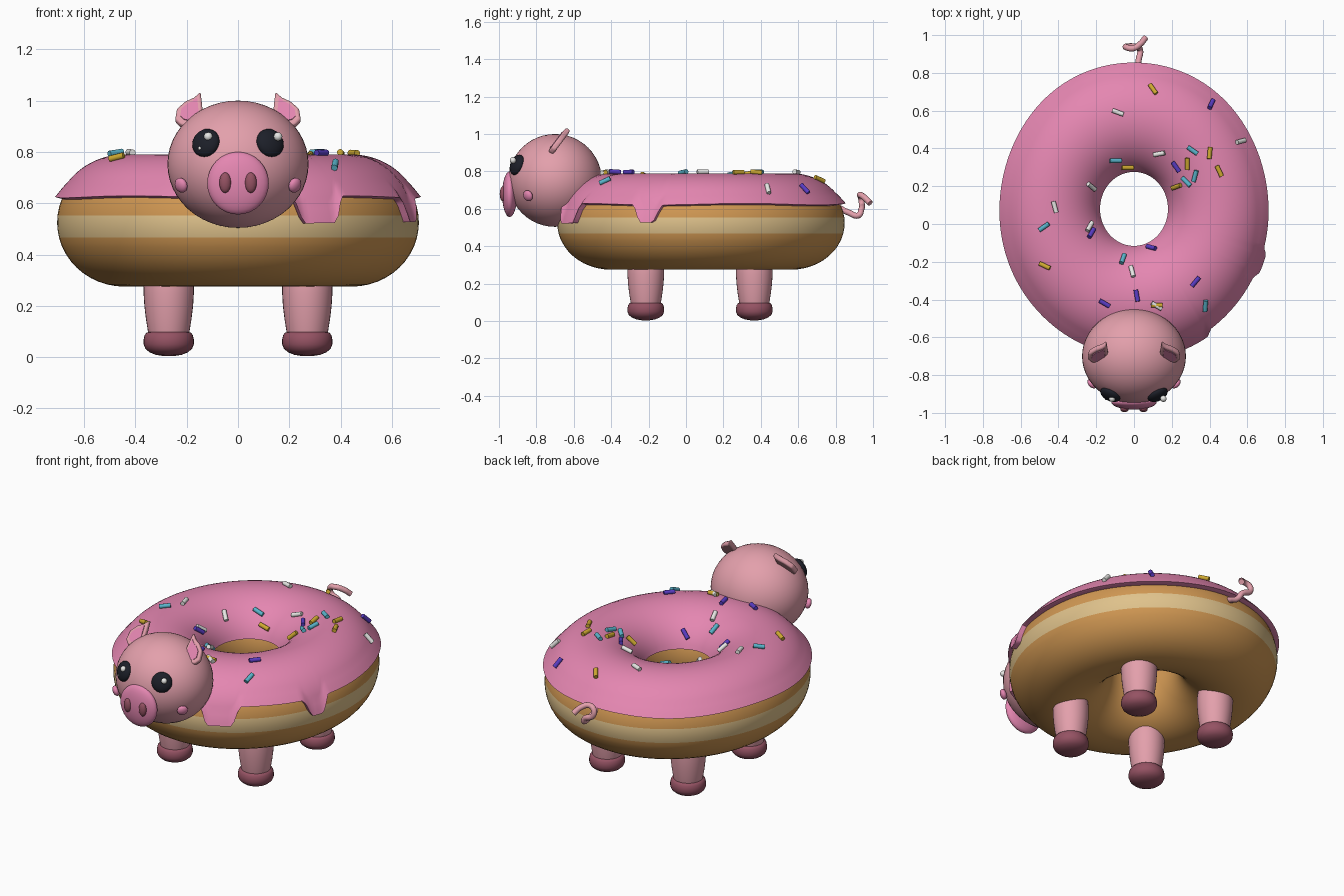
import bpy, bmesh, math
from mathutils import Vector, Matrix

if "Cube" in bpy.data.objects:
    bpy.data.objects.remove(bpy.data.objects["Cube"])

def mat(name, rgb):
    m = bpy.data.materials.new(name)
    m.diffuse_color = (*rgb, 1)
    m.use_nodes = True
    m.node_tree.nodes["Principled BSDF"].inputs["Base Color"].default_value = m.diffuse_color
    return m

SKIN = mat("skin pink", (.77, .35, .41))
ICING = mat("icing pink", (.78, .24, .44))
DOUGH = mat("baked dough", (.63, .31, .085))
BAND = mat("pale dough", (.74, .54, .26))
HOOF = mat("hoof mauve", (.30, .085, .125))
BLACK = mat("eye black", (.012, .014, .022))
WHITE = mat("white", (.80, .80, .78))
YELLOW = mat("yellow", (.62, .40, .03))
BLUE = mat("blue", (.10, .46, .60))
PURPLE = mat("purple", (.10, .045, .55))

def finish(name, bm, *mats, angle=40):
    bmesh.ops.recalc_face_normals(bm, faces=bm.faces[:])
    me = bpy.data.meshes.new(name)
    bm.to_mesh(me)
    bm.free()
    for m in mats:
        me.materials.append(m)
    me.shade_smooth()
    me.set_sharp_from_angle(angle=math.radians(angle))
    ob = bpy.data.objects.new(name, me)
    bpy.context.collection.objects.link(ob)
    return ob

def ellipsoid(name, loc, radii, m, normal=None, seg=32):
    """Scaled sphere; its local z can be turned along a normal."""
    bm = bmesh.new()
    bmesh.ops.create_uvsphere(bm, u_segments=seg, v_segments=seg // 2, radius=1)
    rot = Vector(normal).to_track_quat('Z', 'Y').to_matrix().to_4x4() if normal else Matrix()
    bm.transform(Matrix.Translation(loc) @ rot @ Matrix.Diagonal((*radii, 1)))
    return finish(name, bm, m)

def skin_rings(bm, rings, wrap):
    """Join rings of points into quads; wrap closes the list of rings."""
    vs = [[bm.verts.new(p) for p in r] for r in rings]
    n = len(vs[0])
    for i in range(len(vs) if wrap else len(vs) - 1):
        a, b = vs[i], vs[(i + 1) % len(vs)]
        for j in range(n):
            bm.faces.new((a[j], a[(j + 1) % n], b[(j + 1) % n], b[j]))
    return vs

# Ring body: an oval tube
CX, CY, CZ, R, STRETCH = 0, .08, .525, .443, 1.09

def ring_point(theta, radius, z):
    return (CX + radius * math.cos(theta), CY + STRETCH * radius * math.sin(theta), z)

N = 128
thetas = [2 * math.pi * i / N for i in range(N)]
phis = [-13.4, -6, 0, 6.4] + [15 + 7.5 * k for k in range(44)] + [341]
bm = bmesh.new()
skin_rings(bm, [[ring_point(t, R + .262 * math.cos(math.radians(p)),
                            CZ + .25 * math.sin(math.radians(p))) for p in phis]
                for t in thetas], True)
for f in bm.faces:  # pale band around the outer side
    c = f.calc_center_median()
    outer = math.hypot(c.x, (c.y - CY) / STRETCH) > R
    f.material_index = int(outer and .467 < c.z < .553)
finish("dough_ring", bm, DOUGH, BAND)

# Icing shell with two drips: centre angle, half width, flat half width, depth
DRIPS = [(-64, 9, 5, .105), (-21.5, 6.5, 2.2, .095)]

def edge_height(theta):
    deg = (math.degrees(theta) + 180) % 360 - 180
    z = .625 + .004 * math.sin(5 * theta)
    for c, w, flat, depth in DRIPS:
        s = min(1, max(0, (w - abs(deg - c)) / (w - flat)))
        z -= depth * s * s * (3 - 2 * s)
    return z

icing_rings = []
for i in range(256):
    t = 2 * math.pi * i / 256
    start = math.asin((edge_height(t) - CZ) / .265)
    end = math.pi - .28
    ring = []
    for k in range(29):
        u = k / 28
        p = start + (end - start) * u ** 1.15
        flare = .017 * max(0, 1 - u / .14)
        ring.append(ring_point(t, R + (.274 + flare) * math.cos(p), CZ + .265 * math.sin(p)))
    # underside buried in the dough
    for p in (end, (start + end) / 2, start):
        ring.append(ring_point(t, R + .245 * math.cos(p), CZ + .235 * math.sin(p)))
    icing_rings.append(ring)
bm = bmesh.new()
skin_rings(bm, icing_rings, True)
finish("icing", bm, ICING, angle=50)

# Sprinkles lying on the icing: x, y, turn in degrees
SPRINKLES = {
    YELLOW: [(.10, .71, -55), (.40, .375, 85), (.45, .28, -65), (-.035, .305, 0),
             (.285, .32, 90), (.23, .20, 20), (-.47, -.22, -25), (.12, -.43, 0)],
    WHITE: [(-.085, .59, -20), (.56, .435, 15), (.135, .375, 10), (-.23, .20, -40),
            (-.42, .09, -75), (-.24, -.015, 60), (-.01, -.255, -75), (.12, -.433, -30)],
    PURPLE: [(.405, .63, 65), (.225, .305, -55), (-.23, -.05, 60), (.095, -.13, -15),
             (-.155, -.42, -30), (.015, -.38, -80), (.325, -.305, 50)],
    BLUE: [(.31, .39, -35), (-.10, .34, 0), (.325, .255, 75), (.28, .225, -45),
           (-.475, -.015, 35), (-.06, -.19, 70), (.375, -.43, 85)],
}

def icing_height(x, y):
    c = (math.hypot(x, (y - CY) / STRETCH) - R) / .274
    return CZ + .265 * math.sqrt(max(.02, 1 - c * c))

for m, spots in SPRINKLES.items():
    bm = bmesh.new()
    for x, y, deg in spots:
        z, a = icing_height(x, y), math.radians(deg)
        e = .01
        n = Vector((icing_height(x - e, y) - icing_height(x + e, y),
                    icing_height(x, y - e) - icing_height(x, y + e), 2 * e)).normalized()
        d = Vector((math.cos(a), math.sin(a), 0))
        d.z = -(n.x * d.x + n.y * d.y) / max(n.z, .3)
        rot = d.to_track_quat('Z', 'Y').to_matrix().to_4x4()
        bmesh.ops.create_cone(bm, cap_ends=True, segments=10, radius1=.0125, radius2=.0125,
                              depth=.062, matrix=Matrix.Translation(Vector((x, y, z)) + n * .009) @ rot)
    finish(m.name + "_sprinkles", bm, m)

# Legs and hooves: lathed profiles of (radius, height)
def lathe(name, x, y, profile, m):
    bm = bmesh.new()
    vs = skin_rings(bm, [[(x + r * math.cos(2 * math.pi * i / 32), y + r * math.sin(2 * math.pi * i / 32), z)
                          for i in range(32)] for r, z in profile], False)
    bm.faces.new(vs[0])
    bm.faces.new(vs[-1])
    finish(name, bm, m)

LEG = [(.074, .07), (.081, .10), (.089, .15), (.095, .20), (.098, .25), (.098, .29), (.09, .35), (.07, .40)]
HOOF_PROFILE = [(.02, .004), (.05, .009), (.075, .019), (.091, .033), (.098, .05),
                (.098, .068), (.094, .086), (.086, .096), (.07, .1)]
for side, x in (("left", -.27), ("right", .27)):
    for end, y in (("front", -.215), ("back", .365)):
        lathe(f"{end}_{side}_leg", x, y, LEG, SKIN)
        lathe(f"{end}_{side}_hoof", x, y, HOOF_PROFILE, HOOF)

# Head and snout
ellipsoid("head", (0, -.70, .752), (.275, .25, .248), SKIN, seg=48)
ellipsoid("snout", (0, -.943, .678), (.12, .04, .122), ICING)

# Ears: leaf outline in x and z, leaning back
EAR = [(.185, .90), (.225, .91), (.245, .93), (.238, .972), (.205, 1.0), (.172, 1.015),
       (.146, 1.038), (.14, .99), (.137, .945), (.15, .915)]
EAR_N = Vector((0, -1, .75)).normalized()

def ear_plate(name, side, scale, front, back, m, bevel=0):
    bm = bmesh.new()
    cx, cz = .186, .958
    pts = []
    for x, z in EAR:
        x, z = cx + (x - cx) * scale, cz + (z - cz) * scale
        pts.append(Vector((side * x, -.735 + .75 * (z - .91), z)))
    vs = skin_rings(bm, [[p + EAR_N * front for p in pts], [p + EAR_N * back for p in pts]], False)
    bm.faces.new(vs[0])
    bm.faces.new(vs[1])
    ob = finish(name, bm, m)
    if bevel:
        mod = ob.modifiers.new("round", 'BEVEL')
        mod.width, mod.segments = bevel, 3

for side, label in ((-1, "left"), (1, "right")):
    ear_plate(label + "_ear", side, 1, 0, -.03, SKIN, .009)
    ear_plate(label + "_inner_ear", side, .66, .004, -.002, ICING)
    # Face details
    ellipsoid(label + "_nostril", (side * .05, -.979, .68), (.023, .017, .04), HOOF, seg=20)
    ellipsoid(label + "_cheek", (side * .222, -.845, .67), (.03, .03, .018), ICING,
              (side * .7, -.65, -.3), seg=20)
    eye = Vector((side * .125, -.903, .835))
    n = Vector((side * .42, -.85, .34)).normalized()
    ellipsoid(label + "_eye", eye, (.057, .057, .03), BLACK, n)
    ellipsoid(label + "_eye_glint", eye + n * .026 + Vector((.02, 0, .016)), (.017,) * 3, WHITE, seg=16)
    ellipsoid(label + "_eye_spark", eye + n * .027 + Vector((-.012, 0, -.03)), (.007,) * 3, WHITE, seg=12)

# Curly tail
cu = bpy.data.curves.new("tail", 'CURVE')
cu.dimensions = '3D'
cu.bevel_depth, cu.bevel_resolution, cu.use_fill_caps = .016, 4, True
TAIL = [(.015, .80, .615), (.025, .87, .58), (.032, .922, .565), (.015, .937, .595), (-.038, .94, .625),
        (-.04, .935, .66), (-.005, .93, .675), (.035, .955, .66), (.06, .985, .63)]
sp = cu.splines.new('BEZIER')
sp.bezier_points.add(len(TAIL) - 1)
for b, p in zip(sp.bezier_points, TAIL):
    b.co = p
    b.handle_left_type = b.handle_right_type = 'AUTO'
cu.materials.append(SKIN)
bpy.context.collection.objects.link(bpy.data.objects.new("tail", cu))
